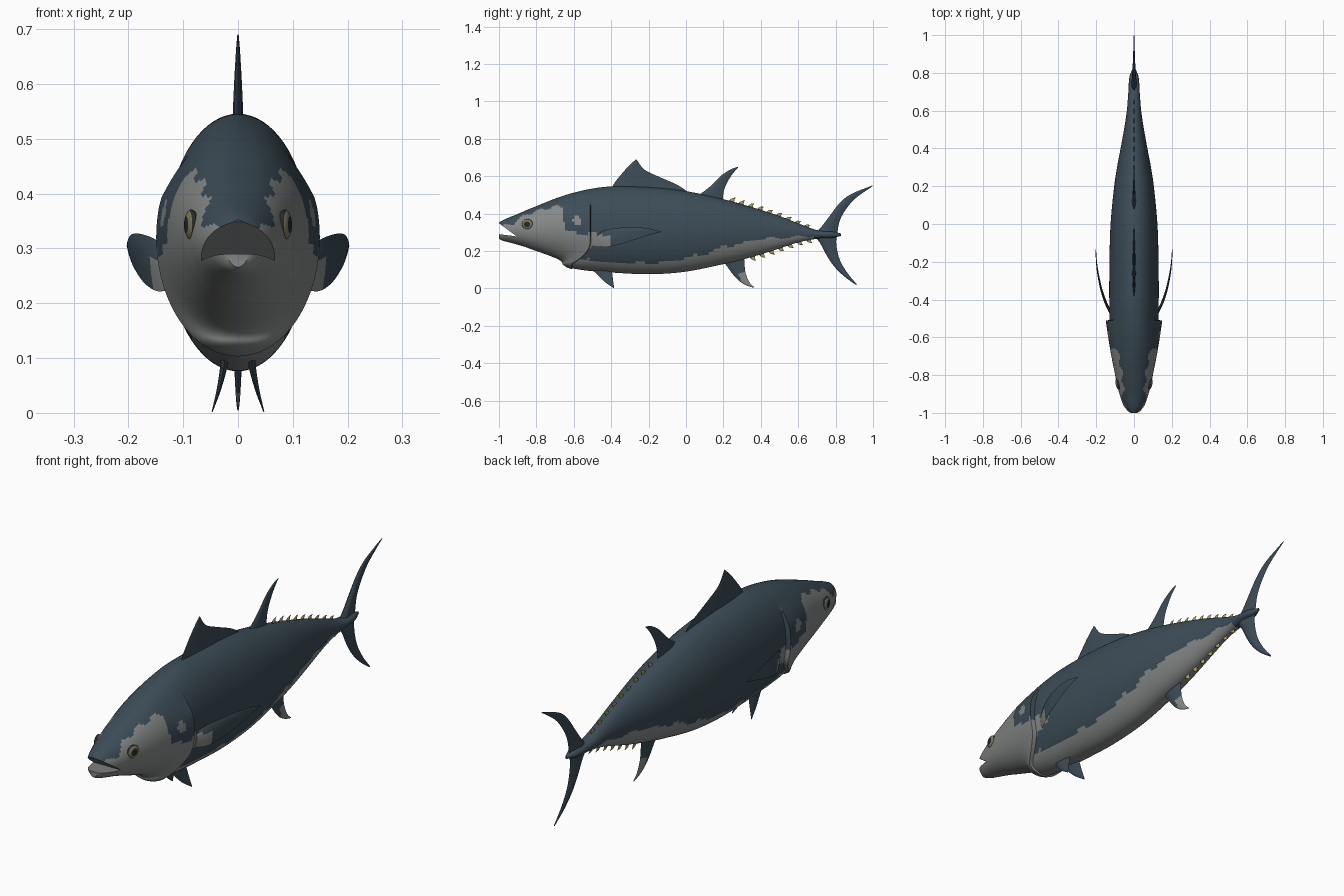
import bpy, bmesh, math
from mathutils import Matrix

if "Cube" in bpy.data.objects:
    bpy.data.objects.remove(bpy.data.objects["Cube"])


def material(name, rgb):
    m = bpy.data.materials.new(name)
    m.diffuse_color = (*rgb, 1)
    m.use_nodes = True
    m.node_tree.nodes["Principled BSDF"].inputs["Base Color"].default_value = m.diffuse_color
    return m


DARK = material("dark_slate", (0.046, 0.073, 0.095))
LIGHT = material("pale_grey", (0.24, 0.25, 0.25))
YELLOW = material("finlet_yellow", (0.42, 0.36, 0.12))
IRIS = material("iris_olive", (0.20, 0.19, 0.11))
PUPIL = material("pupil_black", (0.02, 0.022, 0.025))


def spline(table, t):
    """Smooth interpolation of table rows, keyed by the first column."""
    n = len(table)
    t = min(max(t, table[0][0]), table[-1][0])
    i = max(k for k in range(n - 1) if table[k][0] <= t)
    a, b = table[i], table[i + 1]
    p, q = table[max(i - 1, 0)], table[min(i + 2, n - 1)]
    h = b[0] - a[0]
    u = (t - a[0]) / h
    out = []
    for c in range(1, len(a)):
        ma = (b[c] - p[c]) / (b[0] - p[0]) * h
        mb = (q[c] - a[c]) / (q[0] - a[0]) * h
        out.append((2*u**3 - 3*u*u + 1) * a[c] + (u**3 - 2*u*u + u) * ma
                   + (3*u*u - 2*u**3) * b[c] + (u**3 - u*u) * mb)
    return out


def linear(table, t):
    for (a, va), (b, vb) in zip(table, table[1:]):
        if t <= b:
            return va + (vb - va) * max(0, (t - a) / (b - a))
    return table[-1][1]


def loft(name, rings, mats):
    """Closed skin through rings of points."""
    bm = bmesh.new()
    rows = [[bm.verts.new(p) for p in r] for r in rings]
    n = len(rows[0])
    for a, b in zip(rows, rows[1:]):
        for k in range(n):
            bm.faces.new((a[k], a[(k + 1) % n], b[(k + 1) % n], b[k]))
    bm.faces.new(rows[0])
    bm.faces.new(rows[-1])
    bmesh.ops.recalc_face_normals(bm, faces=bm.faces)
    me = bpy.data.meshes.new(name)
    bm.to_mesh(me)
    bm.free()
    ob = bpy.data.objects.new(name, me)
    bpy.context.collection.objects.link(ob)
    for m in mats:
        me.materials.append(m)
    return ob


def smooth(ob, angle=35):
    bpy.ops.object.select_all(action='DESELECT')
    ob.select_set(True)
    bpy.context.view_layer.objects.active = ob
    bpy.ops.object.shade_smooth_by_angle(angle=math.radians(angle))


# Body: y, top z, bottom z, half width
BODY = [
    (-1.0, .352, .266, .022), (-.985, .362, .257, .042), (-.95, .378, .247, .06),
    (-.9, .398, .234, .077), (-.85, .42, .218, .089), (-.8, .44, .2, .1),
    (-.7, .48, .167, .116), (-.6, .512, .136, .125), (-.5, .534, .106, .129),
    (-.4, .545, .088, .131), (-.2, .541, .076, .13), (0, .52, .09, .124),
    (.2, .477, .13, .105), (.3, .45, .154, .09), (.4, .42, .182, .071),
    (.5, .387, .214, .053), (.6, .348, .246, .038), (.7, .312, .265, .03),
    (.78, .305, .27, .024), (.83, .293, .281, .004)]
GILL = -.512


def body_ring(y, n=72):
    top, bot, w = spline(BODY, y)
    pts = []
    for k in range(n):
        a = 2 * math.pi * k / n
        x, z = w * math.sin(a), (top + bot) / 2 + (top - bot) / 2 * math.cos(a)
        # Gill cover swells backwards, then steps down to the flank
        if -.8 < y <= GILL:
            s = ((y + .8) / (GILL + .8)) ** 1.5
            fade = min(1, max(0, (.47 - z) / .08))
            x *= 1 + .16 * s * fade
            z -= .006 * s * max(0, -math.cos(a))
        # The rear edge of the gill cover sweeps forward at the throat
        sweep = .1 * min(1, max(0, (.25 - z) / .12)) ** 2
        pts.append((x, y - sweep * math.exp(-((y - GILL) / .13) ** 2), z))
    return pts


stations = sorted([-1 + 1.83 * i / 150 for i in range(151)] + [-.994, GILL, GILL + .004])
body = loft("body", [body_ring(y) for y in stations], [DARK, LIGHT])

# Open mouth, cut as a wedge
wedge = [(-.905, .278), (-1.04, .295), (-1.04, .378)]
cutter = loft("mouth_cutter", [[(x, y, z) for y, z in wedge] for x in (-.2, .2)], [LIGHT])
cutter.hide_render = True
mod = body.modifiers.new("mouth", 'BOOLEAN')
mod.operation, mod.solver, mod.object = 'DIFFERENCE', 'EXACT', cutter
bpy.context.view_layer.objects.active = body
bpy.ops.object.modifier_apply(modifier="mouth")
bpy.data.objects.remove(cutter)

# Pale cheeks and belly below a wavering line
HEAD = [(-1, .335), (-.93, .34), (-.88, .385), (-.8, .415), (-.7, .44),
        (-.665, .435), (-.645, .32), (-.58, .295), (-.5, .285)]
BELLY = [(-.6, .16), (-.4, .138), (-.2, .135), (-.05, .15), (.05, .175), (.12, .19),
         (.2, .225), (.3, .24), (.4, .265), (.55, .272), (.68, .283), (.7, .2)]
for f in body.data.polygons:
    x, y, z = f.center
    sweep = .1 * min(1, max(0, (.25 - z) / .12)) ** 2
    if y < GILL - sweep + .004:
        pale = z < linear(HEAD, y) + .006 * math.sin(70 * y)
        pale |= math.hypot(y + .58, z - .36) < .024
    else:
        pale = z < linear(BELLY, y) + .006 * math.sin(45 * y)
        pale |= y < -.4 and abs(z - .26) < .035 * (-.39 - y) / .1
    f.material_index = int(pale)
smooth(body, 40)


def fin(name, rows, thick, mats=(DARK,), rule=None, side=1):
    """Lens-section blade; rows hold lead y, z, trail y, z and sideways offset."""
    table = [(i, *r) for i, r in enumerate(rows)]
    steps = 4 * (len(rows) - 1)
    rings = []
    for i in range(steps + 1):
        u = i / steps
        ly, lz, ty, tz, x = spline(table, u * (len(rows) - 1))
        t = thick * (1 - .88 * u)
        section = [(0, 0), (.15, .7), (.35, 1), (.7, .6), (1, 0),
                   (.7, -.6), (.35, -1), (.15, -.7)]
        rings.append([(side * x + t * h, ly + (ty - ly) * c, lz + (tz - lz) * c)
                      for c, h in section])
    ob = loft(name, rings, mats)
    if rule:
        for f in ob.data.polygons:
            f.material_index = int(rule(f.center))
    smooth(ob)
    return ob


# Fins on the centre line
fin("first_dorsal_fin", [
    (-.41, .50, .03, .50, 0), (-.385, .56, -.04, .55, 0), (-.35, .605, -.14, .595, 0),
    (-.32, .64, -.215, .63, 0), (-.29, .67, -.245, .66, 0), (-.268, .69, -.262, .687, 0)], .011)
fin("second_dorsal_fin", [
    (.04, .48, .2, .45, 0), (.10, .522, .198, .495, 0), (.14, .555, .21, .545, 0),
    (.19, .605, .235, .592, 0), (.24, .637, .26, .626, 0), (.277, .65, .28, .647, 0)], .011)
fin("anal_fin", [
    (.19, .16, .31, .18, 0), (.225, .11, .313, .13, 0), (.255, .07, .317, .09, 0),
    (.29, .035, .328, .055, 0), (.33, .013, .345, .025, 0), (.363, .004, .365, .007, 0)],
    .01, (DARK, LIGHT), lambda c: c.z < .085 and c.y > .29)
fin("tail_fin_upper", [
    (.67, .275, .81, .275, 0), (.72, .325, .812, .315, 0), (.77, .39, .825, .37, 0),
    (.82, .455, .86, .43, 0), (.88, .503, .91, .485, 0), (.995, .55, .998, .547, 0)], .016)
fin("tail_fin_lower", [
    (.67, .295, .81, .295, 0), (.715, .245, .803, .25, 0), (.75, .18, .81, .195, 0),
    (.79, .12, .828, .14, 0), (.845, .065, .865, .08, 0), (.91, .018, .913, .022, 0)], .016)

# Paired fins and eyes
for side, tag in ((1, "right"), (-1, "left")):
    fin("pectoral_fin_" + tag, [
        (-.47, .295, -.47, .225, .122), (-.42, .315, -.42, .222, .148),
        (-.35, .325, -.35, .238, .172), (-.27, .327, -.26, .265, .19),
        (-.2, .32, -.19, .288, .199), (-.135, .305, -.134, .302, .202)],
        .009, (DARK, LIGHT), lambda c: c.y < -.40 and c.z < .285, side)
    fin("pelvic_fin_" + tag, [
        (-.52, .125, -.40, .125, .02), (-.475, .075, -.395, .085, .027),
        (-.435, .035, -.39, .045, .036), (-.387, .002, -.384, .004, .047)], .009, side=side)

    bm = bmesh.new()
    bmesh.ops.create_uvsphere(bm, u_segments=24, v_segments=16, radius=1)
    for f in bm.faces:
        h = abs(f.calc_center_median().z)
        f.material_index = 1 if h > .86 else 0 if h > .35 else 1
    place = (Matrix.Translation((side * .085, -.848, .343))
             @ Matrix.Rotation(-side * .22, 4, 'Z')
             @ Matrix.Diagonal((.012, .03, .028, 1)) @ Matrix.Rotation(math.pi / 2, 4, 'Y'))
    bm.transform(place)
    bmesh.ops.recalc_face_normals(bm, faces=bm.faces)
    me = bpy.data.meshes.new("eye_" + tag)
    bm.to_mesh(me)
    bm.free()
    me.materials.append(IRIS)
    me.materials.append(PUPIL)
    eye = bpy.data.objects.new("eye_" + tag, me)
    bpy.context.collection.objects.link(eye)
    smooth(eye)

# Rows of finlets leading to the tail
for name, col, up, start, count in (("upper_finlet", 0, 1, .235, 9), ("lower_finlet", 1, -1, .345, 7)):
    for i in range(count):
        y = start + .05 * i
        z = spline(BODY, y)[col]
        slope = (spline(BODY, y + .03)[col] - z)
        k = 1 - .05 * i
        fin(f"{name}_{i + 1}", [
            (y - .012, z - .008 * up, y + .022, z + slope - .008 * up, 0),
            (y + .008, z + .012 * up * k, y + .024, z + slope * .7 + .011 * up * k, 0),
            (y + .03, z + slope + .027 * up * k, y + .031, z + slope + .026 * up * k, 0)],
            .005, (DARK, YELLOW), lambda c, y=y: c.y > y + .006)
